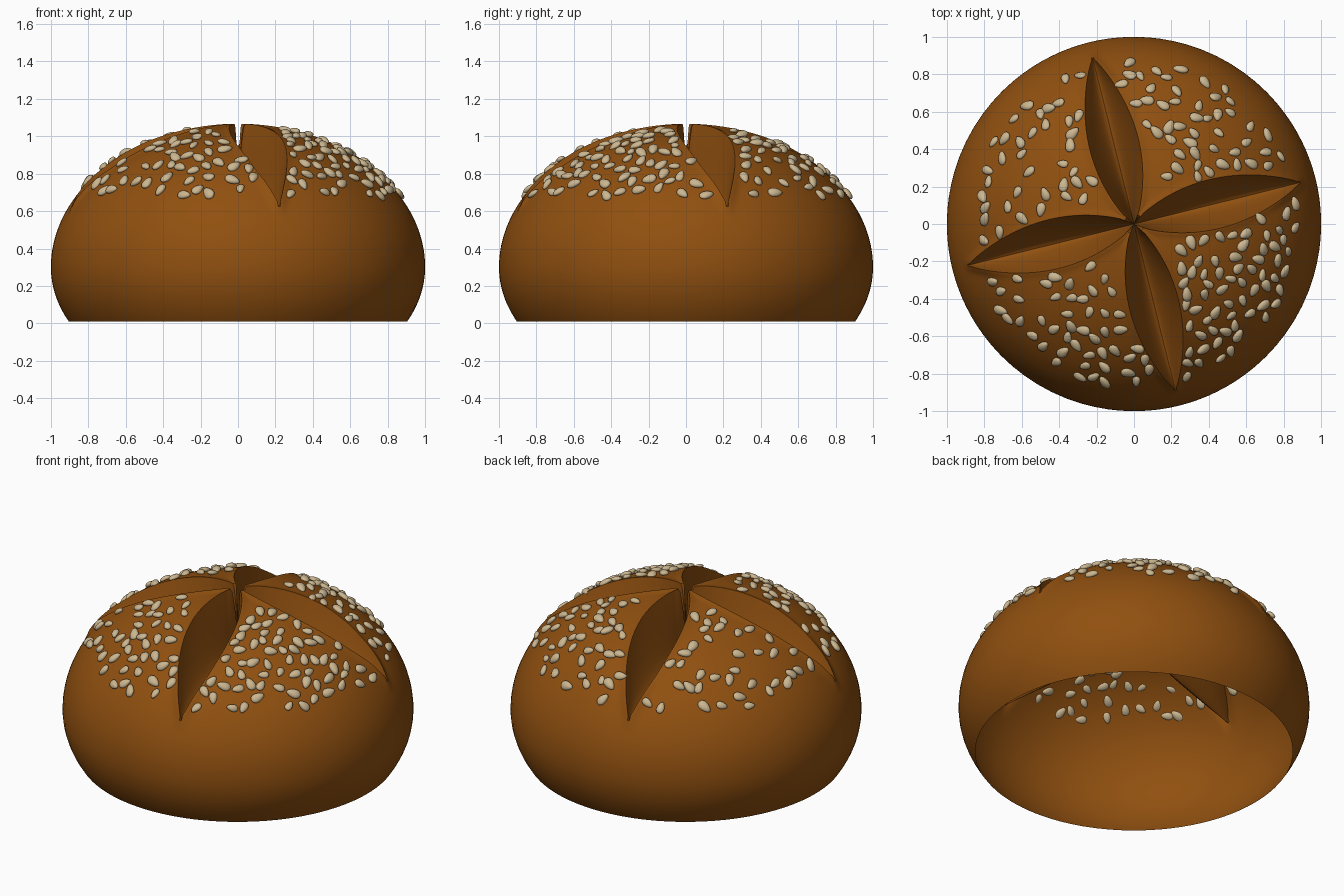
import bpy, bmesh, math, random
from mathutils import Vector, Matrix

random.seed(7)
cube = bpy.data.objects.get("Cube")
if cube:
    bpy.data.objects.remove(cube)


def material(name, rgb):
    m = bpy.data.materials.new(name)
    m.use_nodes = True
    m.diffuse_color = (*rgb, 1)
    m.node_tree.nodes["Principled BSDF"].inputs["Base Color"].default_value = (*rgb, 1)
    return m


def finish(bm, name, mat, angle):
    bmesh.ops.recalc_face_normals(bm, faces=bm.faces)
    mesh = bpy.data.meshes.new(name)
    bm.to_mesh(mesh)
    bm.free()
    ob = bpy.data.objects.new(name, mesh)
    bpy.context.collection.objects.link(ob)
    mesh.materials.append(mat)
    bpy.ops.object.select_all(action='DESELECT')
    ob.select_set(True)
    bpy.context.view_layer.objects.active = ob
    bpy.ops.object.shade_smooth_by_angle(angle=math.radians(angle))
    return ob


crust = material("baked crust", (0.28, 0.08, 0.005))
seed_mat = material("pale seed", (0.60, 0.47, 0.28))

BELLY, DOME, UNDER = 0.3, 0.76, 0.68   # widest height, height above it, depth below it
TIP = 0.91                             # reach of each slash
TURN = math.radians(14)                # slash direction within its quarter
GROOVE, CROWN = 24, 32                 # columns across a slash and between slashes


def smooth(t):
    t = max(0, min(1, t))
    return t * t * (3 - 2 * t)


def dome_z(r):
    return BELLY + DOME * math.sqrt(max(0, 1 - r * r))


def half_width(r):
    """Half width of the leaf-shaped slash at a radius."""
    u = min(1, r / TIP)
    w = 0.135 * max(0, math.sin(math.pi * u)) ** 0.8
    return max(0.006, min(w, 0.6 * r))


def crease_z(r):
    """Height of the bottom of the slash."""
    return min(dome_z(r), 0.62 + 0.1 * max(0, 1 - r / TIP))


def ring(r):
    """One ring of points whose columns follow the slash edges."""
    pts = []
    top, low, w = dome_z(r), crease_z(r), half_width(r)
    half = w / r if r > 0.02 else 0.6
    lip = (0.007 + 0.018 * smooth((r - 0.7) / 0.18)) * smooth((0.94 - r) / 0.04)
    crown = low + (top - low) * smooth((r + 0.02) / 0.07)
    gap = math.pi / 2 - 2 * half
    for q in range(4):
        mid = q * math.pi / 2 + TURN
        for i in range(GROOVE):
            v = -1 + 2 * i / GROOVE
            a = mid + v * half
            z = crown + lip - (crown + lip - low) * (1 - abs(v) ** 1.6) if r < TIP else crown + lip
            pts.append((r * math.cos(a), r * math.sin(a), z))
        for i in range(CROWN):
            t = i / CROWN
            t -= 0.75 * math.sin(2 * math.pi * t) / (2 * math.pi)
            a = mid + half + t * gap
            d = min(t, 1 - t) * gap * r
            pts.append((r * math.cos(a), r * math.sin(a), crown + lip * math.exp(-(d / 0.025) ** 2)))
    return pts


# Bun: an open-bottomed dome with four slashes
bm = bmesh.new()
rings = []
radii = [0.015 + 0.925 * i / 74 for i in range(75)]
for r in radii:
    rings.append([bm.verts.new(p) for p in ring(r)])
edge_ring = ring(radii[-1])
start = math.acos(radii[-1])
end = -math.asin((BELLY - 0.01) / UNDER)
for i in range(1, 29):
    e = start + (end - start) * i / 28
    z = BELLY + (DOME if e > 0 else UNDER) * math.sin(e)
    fade = math.cos(e) / radii[-1]
    rings.append([bm.verts.new((x * fade, y * fade, z)) for x, y, _ in edge_ring])
for a, b in zip(rings, rings[1:]):
    for i in range(len(a)):
        j = (i + 1) % len(a)
        bm.faces.new((a[i], b[i], b[j], a[j]))
hub = bm.verts.new((0, 0, crease_z(0)))
for i in range(len(rings[0])):
    bm.faces.new((hub, rings[0][i], rings[0][(i + 1) % len(rings[0])]))
finish(bm, "bun", crust, 40)


# Seeds: flattened teardrops scattered on the four crowns
def add_seed(bm, x, y):
    r = math.hypot(x, y)
    z = dome_z(r)
    n = Vector((x, y, (z - BELLY) / DOME ** 2)).normalized()
    n = (n + Vector([random.uniform(-0.25, 0.25) for _ in range(3)])).normalized()
    basis = n.to_track_quat('Z', 'Y').to_matrix().to_4x4()
    spin = Matrix.Rotation(random.uniform(0, 2 * math.pi), 4, 'Z')
    size = random.uniform(0.85, 1.15)
    new = bmesh.ops.create_uvsphere(bm, u_segments=12, v_segments=8, radius=1)["verts"]
    for v in new:
        taper = 1 - 0.3 * v.co.x
        v.co = Vector((v.co.x * 0.038, v.co.y * 0.024 * taper, v.co.z * 0.016)) * size
    bmesh.ops.transform(bm, matrix=Matrix.Translation(Vector((x, y, z)) + n * 0.007) @ basis @ spin, verts=new)


bm = bmesh.new()
placed = []
counts = (48, 38, 48, 66)   # seeds per crown, anticlockwise from back left side
for q, count in enumerate(counts):
    made = tries = 0
    while made < count and tries < 4000:
        tries += 1
        r = math.sqrt(random.uniform(0.08, 0.75))
        off = random.uniform(0, math.pi / 2)
        clear = (half_width(r) + 0.03) / r
        if off < clear or off > math.pi / 2 - clear:
            continue
        a = TURN + q * math.pi / 2 + off
        p = Vector((r * math.cos(a), r * math.sin(a)))
        if any((p - o).length < 0.055 for o in placed):
            continue
        placed.append(p)
        add_seed(bm, p.x, p.y)
        made += 1
finish(bm, "seeds", seed_mat, 60)
